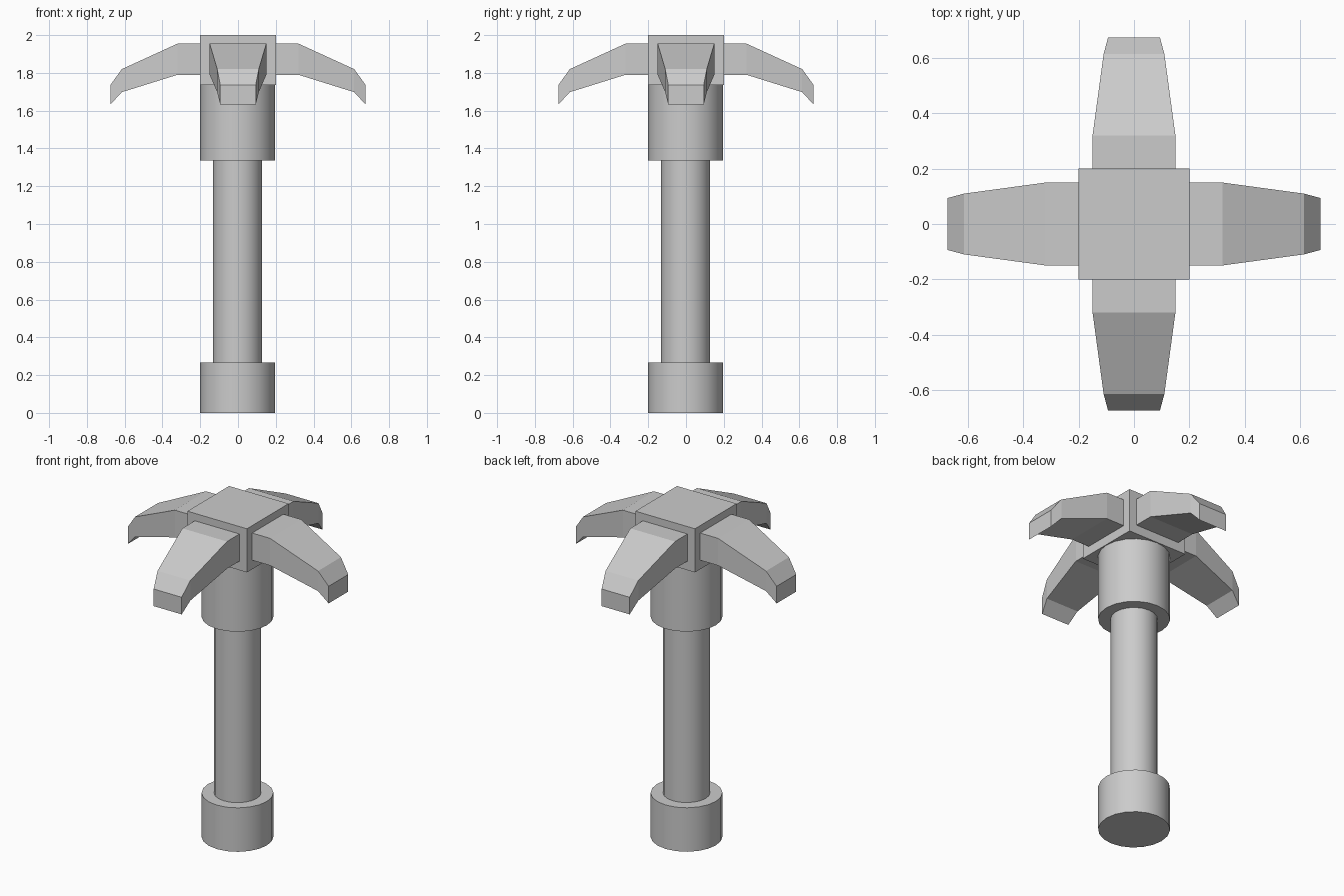
import bpy, bmesh, math
from mathutils import Matrix

if "Cube" in bpy.data.objects:
    bpy.data.objects.remove(bpy.data.objects["Cube"])


def column(name, radius, z0, z1):
    bpy.ops.mesh.primitive_cylinder_add(vertices=20, radius=radius, depth=z1 - z0,
                                        location=(-0.002, -0.002, (z0 + z1) / 2))
    bpy.context.object.name = name
    bpy.ops.object.shade_smooth_by_angle(angle=math.radians(30))


# Handle: pommel, grip and collar
column("pommel", 0.198, 0.0, 0.267)
column("grip", 0.13, 0.267, 1.337)
column("collar", 0.198, 1.337, 1.735)

# Square head block
bpy.ops.mesh.primitive_cube_add(size=1, location=(0, 0, 1.8675))
head = bpy.context.object
head.name = "head_block"
head.scale = (0.4, 0.4, 0.265)

# Arm sections: distance out, bottom z, top z, half width
SECTIONS = [(0.20, 1.79, 1.955, 0.15), (0.32, 1.79, 1.955, 0.15),
            (0.615, 1.698, 1.82, 0.11), (0.675, 1.633, 1.737, 0.094)]


def arm(name, angle):
    bm = bmesh.new()
    rings = [[bm.verts.new(p) for p in ((x, -w, lo), (x, w, lo), (x, w, hi), (x, -w, hi))]
             for x, lo, hi, w in SECTIONS]
    for a, b in zip(rings, rings[1:]):
        for i in range(4):
            j = (i + 1) % 4
            bm.faces.new((a[i], a[j], b[j], b[i]))
    bm.faces.new(rings[0])
    bm.faces.new(rings[-1])
    bmesh.ops.recalc_face_normals(bm, faces=bm.faces)
    bm.transform(Matrix.Rotation(angle, 4, 'Z'))
    mesh = bpy.data.meshes.new(name)
    bm.to_mesh(mesh)
    bm.free()
    bpy.context.collection.objects.link(bpy.data.objects.new(name, mesh))


# Four drooping tapered arms
for k, side in enumerate(("right", "back", "left", "front")):
    arm(side + "_arm", k * math.pi / 2)
